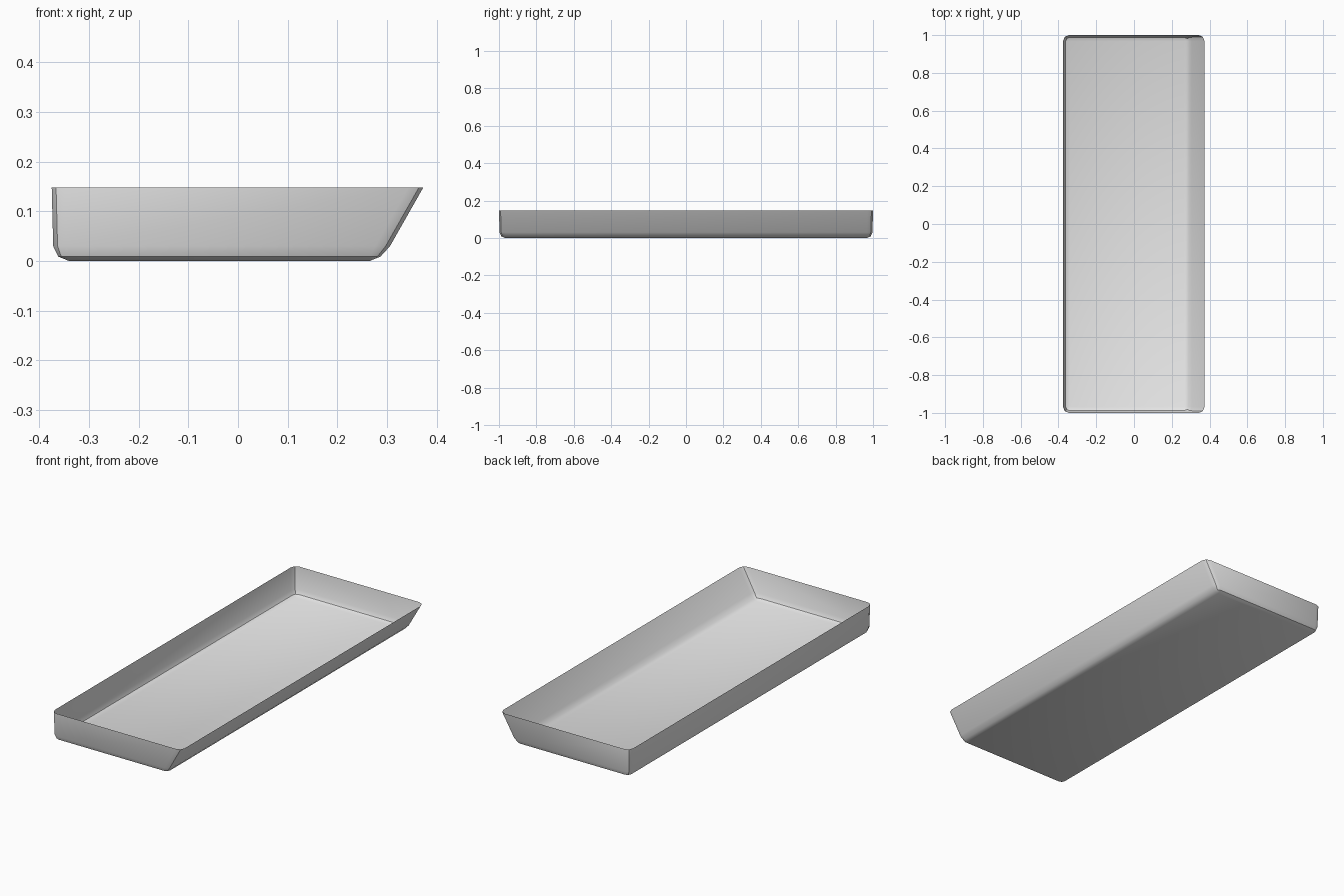
import bpy
import bmesh
import math

cube = bpy.data.objects.get("Cube")
if cube:
    bpy.data.objects.remove(cube, do_unlink=True)

# Single grey material
grey = bpy.data.materials.new("light grey")
grey.use_nodes = True
grey.diffuse_color = (0.8, 0.8, 0.8, 1)
grey.node_tree.nodes["Principled BSDF"].inputs["Base Color"].default_value = (0.8, 0.8, 0.8, 1)

# Levels from rim to floor: height, left x, right x, half length, corner radius
LEVELS = [
    (0.148, -0.375, 0.373, 1.000, 0.030),
    (0.030, -0.372, 0.306, 0.997, 0.030),
    (0.009, -0.362, 0.287, 0.988, 0.021),
    (0.000, -0.340, 0.265, 0.967, 0.000),
]
SEGMENTS = 2  # chamfer steps per corner


def rounded_ring(bm, z, left, right, half, r):
    """Counter-clockwise rounded rectangle of vertices."""
    corners = [(right - r, half - r), (left + r, half - r),
               (left + r, r - half), (right - r, r - half)]
    ring = []
    for i, (cx, cy) in enumerate(corners):
        for s in range(SEGMENTS + 1):
            a = math.pi / 2 * (i + s / SEGMENTS)
            ring.append(bm.verts.new((cx + r * math.cos(a), cy + r * math.sin(a), z)))
    return ring


# Open, thin-walled tray with one sloping long side
bm = bmesh.new()
rings = [rounded_ring(bm, *level) for level in LEVELS]
for upper, lower in zip(rings, rings[1:]):
    n = len(upper)
    for i in range(n):
        j = (i + 1) % n
        bm.faces.new((lower[i], lower[j], upper[j], upper[i]))
bm.faces.new(rings[-1][::-1])  # floor
bmesh.ops.remove_doubles(bm, verts=bm.verts[:], dist=0.0005)

mesh = bpy.data.meshes.new("tray")
bm.to_mesh(mesh)
bm.free()
mesh.materials.append(grey)
tray = bpy.data.objects.new("tray", mesh)
bpy.context.collection.objects.link(tray)

# Smooth the gentle chamfers, keep the corner lines sharp
for obj in bpy.context.selected_objects:
    obj.select_set(False)
tray.select_set(True)
bpy.context.view_layer.objects.active = tray
bpy.ops.object.shade_smooth_by_angle(angle=math.radians(30))
